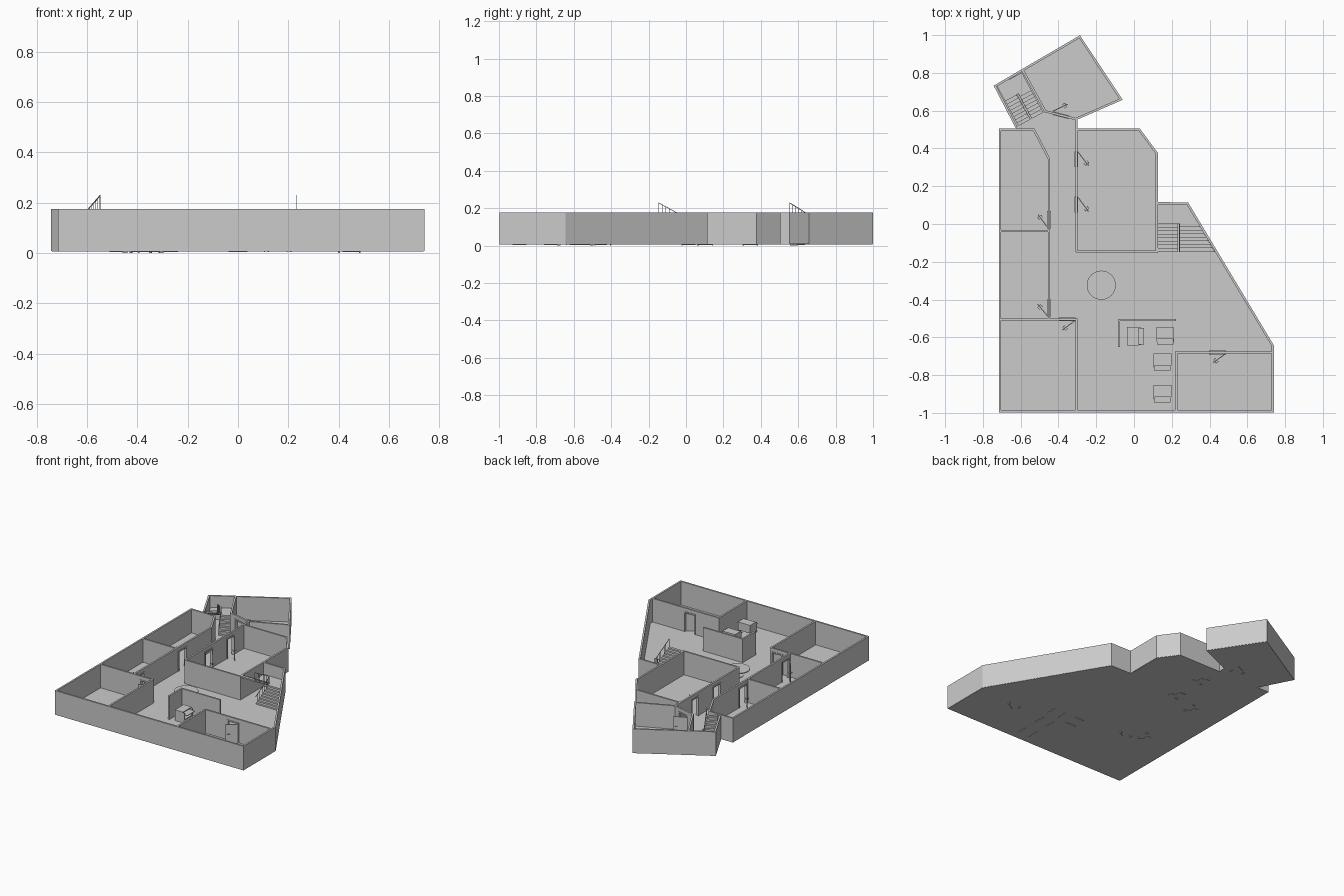
import bpy, bmesh, math
from mathutils import Vector

if "Cube" in bpy.data.objects:
    bpy.data.objects.remove(bpy.data.objects["Cube"])

FLOOR, TOP, T = 0.012, 0.176, 0.012     # floor level, wall top, wall thickness
V = lambda p: Vector((p[0], p[1]))


def prism(poly, z0, z1):
    """Upright prism; z0/z1 may be one value or one value per corner."""
    n = len(poly)
    z0 = z0 if isinstance(z0, (list, tuple)) else [z0] * n
    z1 = z1 if isinstance(z1, (list, tuple)) else [z1] * n
    return poly, z0, z1


def make(name, prisms):
    bm = bmesh.new()
    for poly, z0, z1 in prisms:
        lo = [bm.verts.new((p[0], p[1], z)) for p, z in zip(poly, z0)]
        hi = [bm.verts.new((p[0], p[1], z)) for p, z in zip(poly, z1)]
        n = len(poly)
        bm.faces.new(lo[::-1])
        bm.faces.new(hi)
        for i in range(n):
            j = (i + 1) % n
            bm.faces.new((lo[i], lo[j], hi[j], hi[i]))
    bmesh.ops.recalc_face_normals(bm, faces=bm.faces)
    me = bpy.data.meshes.new(name)
    bm.to_mesh(me)
    bm.free()
    ob = bpy.data.objects.new(name, me)
    bpy.context.collection.objects.link(ob)
    return ob


def strip(p, q, t):
    """Rectangle of width t around the line p-q."""
    p, q = V(p), V(q)
    d = (q - p).normalized()
    n = Vector((-d.y, d.x)) * t / 2
    return [p - n, q - n, q + n, p + n]


def mitred_wall(name, pts):
    pts = [V(p) for p in pts]
    dirs = [(b - a).normalized() for a, b in zip(pts, pts[1:])]
    offs = []
    for i in range(len(pts)):
        a, b = dirs[max(i - 1, 0)], dirs[min(i, len(dirs) - 1)]
        na, nb = Vector((-a.y, a.x)), Vector((-b.y, b.x))
        m = (na + nb).normalized()
        offs.append(m * (T / 2) / m.dot(na))
    make(name, [prism([pts[i] - offs[i], pts[i + 1] - offs[i + 1],
                       pts[i + 1] + offs[i + 1], pts[i] + offs[i]], 0.008, TOP)
                for i in range(len(dirs))])


def door_wall(name, p, q, doors=()):
    """Straight wall with openings: doors are (start, end, hinge, leaf tip)."""
    p, q = V(p), V(q)
    d = (q - p).normalized()
    head, f = 0.15, 0.007
    parts, at = [], 0.0
    for k, (s, e, hinge, tip) in enumerate(doors):
        a, b = p + d * s, p + d * e
        parts.append(prism(strip(p + d * at, a, T), 0.008, TOP))
        parts.append(prism(strip(a, b, T), head, TOP))
        at = e
        make(f"{name}_door_frame_{k}", [
            prism(strip(a, a + d * f, T * 1.6), 0.0, head),
            prism(strip(b - d * f, b, T * 1.6), 0.0, head),
            prism(strip(a, b, T * 1.6), head - f, head + 0.002)])
        h, t = V(hinge), V(tip)
        g = (t - h).normalized()
        n = Vector((-g.y, g.x))
        c = t - g * 0.012
        make(f"{name}_door_leaf_{k}", [
            prism(strip(h, t, 0.005), 0.004, head - f),
            prism(strip(c - n * 0.011, c + n * 0.011, 0.003), 0.074, 0.078),
            prism(strip(c - n * 0.011, c - n * 0.011 - g * 0.016, 0.003), 0.074, 0.078),
            prism(strip(c + n * 0.011, c + n * 0.011 - g * 0.016, 0.003), 0.074, 0.078)])
    parts.append(prism(strip(p + d * at, q, T), 0.008, TOP))
    make(name, parts)


def stairs(name, origin, d, left, right, run=0.15, land=0.09, steps=8):
    """Half-turn stair: right flight up to the landing, left flight up to the top."""
    o, d = V(origin), V(d).normalized()
    ex = Vector((-d.y, d.x))
    P = lambda u, v: o + ex * u + d * v
    mid, gap = 0.094, 0.005
    parts = [prism([P(-left, -land), P(right(-land), -land), P(right(0), 0), P(-left, 0)],
                   mid - 0.01, mid)]
    up, down = (TOP - mid) / steps, (mid - FLOOR) / steps
    for i in range(steps):
        v0, v1 = run * i / steps, run * (i + 1) / steps
        za, zb = mid + up * i - 0.01, mid + up * (i + 1) - 0.01
        parts.append(prism([P(-left, v0), P(-gap, v0), P(-gap, v1), P(-left, v1)],
                           [za, za, zb, zb], mid + up * (i + 1)))
        za, zb = max(mid - down * i - 0.018, FLOOR), max(mid - down * (i + 1) - 0.018, FLOOR)
        parts.append(prism([P(gap, v0), P(right(v0), v0), P(right(v1), v1), P(gap, v1)],
                           [za, za, zb, zb], mid - down * i))
    make(name, parts)
    # sloping handrails with balusters
    r, rails = 0.055, []
    for u, rise in ((-0.003, TOP - mid), (0.006, FLOOR - mid)):
        a, b = mid + r, mid + rise + r
        rails.append(prism(strip(P(u, 0), P(u, run), 0.003),
                           [a - 0.004, b - 0.004, b - 0.004, a - 0.004], [a, b, b, a]))
        for i in range(steps + 1):
            v = 0.001 + (run - 0.002) * i / steps
            z = mid + rise * v / run
            rails.append(prism(strip(P(u, v - 0.001), P(u, v + 0.001), 0.002), z - 0.004, z + r - 0.002))
    make(name + "_railing", rails)


# floor slab
make("floor", [prism([(-.713, -.996), (.738, -.996), (.738, -.643), (.286, .113), (.12, .115),
                      (.12, .38), (.03, .505), (-.30, .505), (-.30, .557), (-.065, .66),
                      (-.289, .996), (-.74, .73), (-.62, .505), (-.713, .505)], 0.007, FLOOR)])

# outer walls
mitred_wall("outer_wall", [(-.45, .30), (-.45, .345), (-.53, .499), (-.71, .499), (-.71, -.992),
                           (.735, -.992), (.735, -.645), (.283, .108), (.12, .11)])
mitred_wall("centre_room_wall", [(-.30, .499), (.028, .499), (.12, .375), (.12, -.147), (-.305, -.147)])
mitred_wall("angled_room_wall", [(-.622, .512), (-.735, .73), (-.288, .991), (-.069, .66), (-.305, .557)])
door_wall("angled_room_divider", (-.59, .815), (-.47, .597))

# inner walls with doors
door_wall("left_corridor_wall", (-.45, .30), (-.45, -.505),
          [(.23, .325, (-.455, -.022), (-.508, .05)), (.70, .79, (-.457, -.488), (-.51, -.425))])
door_wall("right_corridor_wall", (-.305, .557), (-.305, -.147),
          [(.172, .255, (-.297, .382), (-.24, .307)), (.412, .497, (-.297, .142), (-.24, .065))])
door_wall("left_room_divider", (-.71, -.037), (-.45, -.037))
door_wall("front_left_room_wall", (-.71, -.505), (-.30, -.505),
          [(.312, .40, (-.313, -.512), (-.38, -.562))])
door_wall("front_left_room_side", (-.305, -.505), (-.305, -.992))
door_wall("front_right_room_wall", (.218, -.68), (.735, -.68),
          [(.18, .27, (.484, -.687), (.418, -.735))])
door_wall("front_right_room_side", (.224, -.68), (.224, -.992))
door_wall("angled_room_door_wall", (-.475, .598), (-.305, .555),
          [(.047, .135, (-.43, .597), (-.35, .635))])
mitred_wall("partition", [(-.08, -.65), (-.08, -.508), (.222, -.508)])

# staircases
stairs("side_staircase", (.235, .003), (0, -1), .11, lambda v: .104 + .593 * v, land=.1)
stairs("rear_staircase", (-.617, .687), (.475, -.88), .075, lambda v: .075)

# round table: top, column, foot
circle = lambda r, n=32: [(-.173 + r * math.cos(2 * math.pi * i / n),
                           -.324 + r * math.sin(2 * math.pi * i / n)) for i in range(n)]
make("round_table", [prism(circle(.077), .058, .064), prism(circle(.012), FLOOR, .058),
                     prism(circle(.035), FLOOR, .016)])


# desks: top, side panels, back, shelf, pull-out tray
def desk(name, centre, angle):
    c, s = math.cos(angle), math.sin(angle)

    def box(x0, x1, y0, y1, z0, z1):
        return prism([(centre[0] + c * x - s * y, centre[1] + s * x + c * y)
                      for x, y in ((x0, y0), (x1, y0), (x1, y1), (x0, y1))], z0, z1)
    make(name, [box(-.048, .048, -.018, .045, .082, .087),
                box(-.047, -.042, -.03, .044, .004, .082),
                box(.042, .047, -.03, .044, .004, .082),
                box(-.042, .042, .039, .043, .03, .082),
                box(-.042, .042, -.03, .039, .034, .038),
                box(-.044, .044, -.046, .02, .064, .068)])


for i, (x, y, a) in enumerate([(.007, -.594, math.pi / 2), (.165, -.592, 0),
                               (.15, -.73, 0), (.15, -.898, 0)]):
    desk(f"desk_{i}", (x, y), a)
